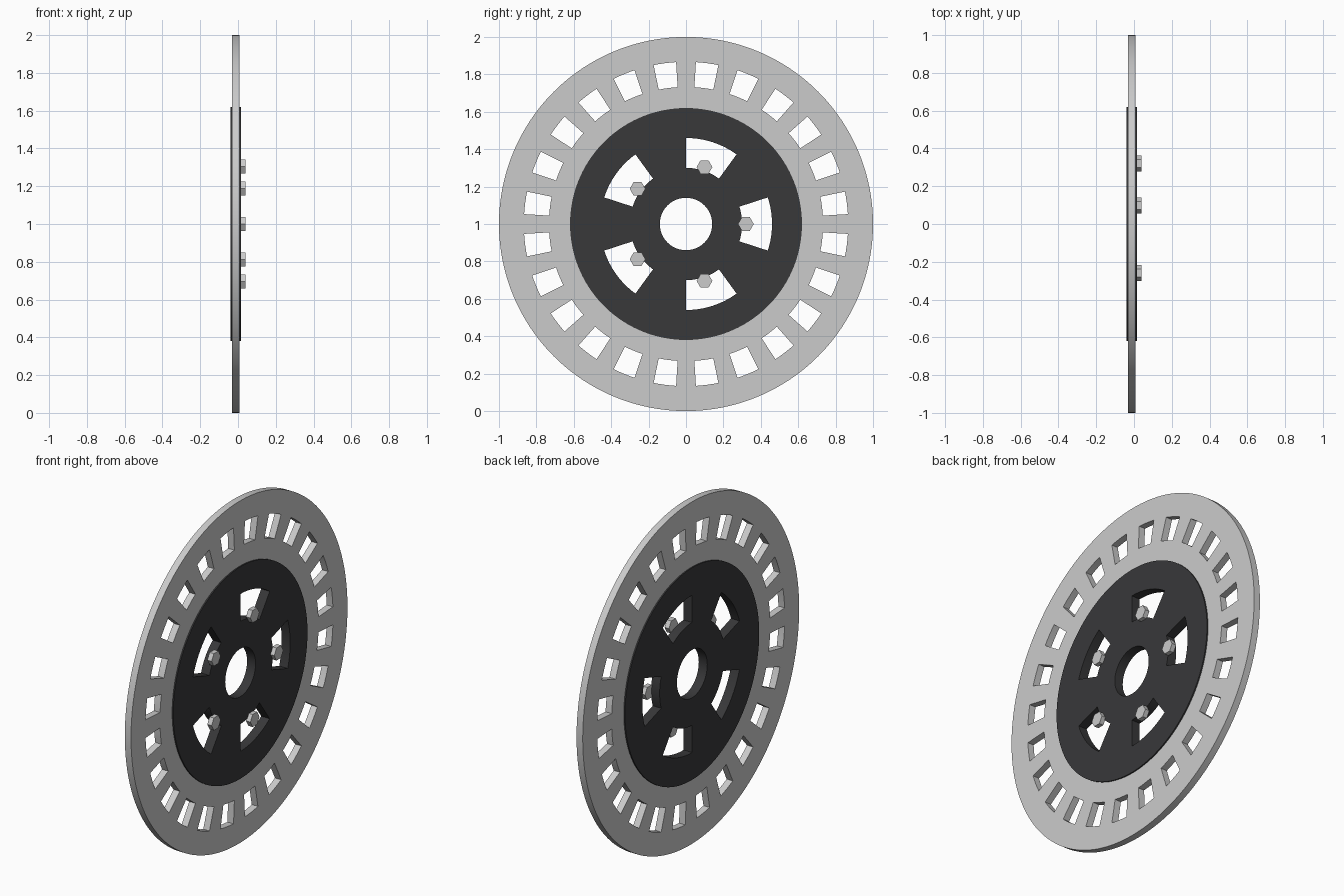
import bpy, bmesh
from math import sin, cos, radians, pi

if "Cube" in bpy.data.objects:
    bpy.data.objects.remove(bpy.data.objects["Cube"])

CX, CZ = -0.012, 1.0   # mid-plane and axle height of the disc


def polar_plate(name, radii, angles, is_hole, thickness):
    """Flat ring of polar cells in the YZ plane, open where is_hole, thickened."""
    bm = bmesh.new()
    rings = [[bm.verts.new((0, r * cos(radians(a)), r * sin(radians(a))))
              for a in angles] for r in radii]
    n = len(angles)
    for i in range(len(radii) - 1):
        for j in range(n):
            mid = angles[j] + 0.1
            if is_hole(i, mid):
                continue
            k = (j + 1) % n
            bm.faces.new((rings[i][j], rings[i + 1][j],
                          rings[i + 1][k], rings[i][k]))
    bmesh.ops.delete(bm, geom=[v for v in bm.verts if not v.link_faces],
                     context='VERTS')
    me = bpy.data.meshes.new(name)
    bm.to_mesh(me)
    bm.free()
    ob = bpy.data.objects.new(name, me)
    bpy.context.collection.objects.link(ob)
    ob.location = (CX, 0, CZ)
    mod = ob.modifiers.new("thickness", 'SOLIDIFY')
    mod.thickness = thickness
    mod.offset = 0
    bpy.context.view_layer.objects.active = ob
    ob.select_set(True)
    bpy.ops.object.modifier_apply(modifier=mod.name)
    bpy.ops.object.shade_smooth_by_angle(angle=radians(30))
    ob.select_set(False)
    return ob


# Outer ring with 24 slots
ring_angles = [s * 15 + a for s in range(24)
               for a in (0, 1.75, 3.5, 5.5, 7.5, 9.5, 11.5, 13.25)]
polar_plate("outer_ring", (0.61, 0.733, 0.867, 1.0), ring_angles,
            lambda i, a: i == 1 and 3.5 < a % 15 < 11.5, 0.04)

# Dark hub plate with bore and 5 windows
hub = polar_plate("hub_plate", (0.14, 0.30, 0.46, 0.62),
                  [a * 3 for a in range(120)],
                  lambda i, a: i == 1 and (a + 18) % 72 < 36, 0.055)
dark = bpy.data.materials.new("dark_metal")
dark.diffuse_color = (0.04, 0.04, 0.042, 1)
dark.use_nodes = True
dark.node_tree.nodes["Principled BSDF"].inputs["Base Color"].default_value = dark.diffuse_color
hub.data.materials.append(dark)

# Five hexagonal bolt heads, all with flats on top
X0, X1 = 0.012, 0.04
for b in range(5):
    a = radians(72 * b)
    bpy.ops.mesh.primitive_cylinder_add(
        vertices=6, radius=0.042, depth=X1 - X0,
        location=((X0 + X1) / 2, 0.32 * cos(a), CZ + 0.32 * sin(a)),
        rotation=(0, pi / 2, 0))
    bpy.context.object.name = f"bolt_{b + 1}"
